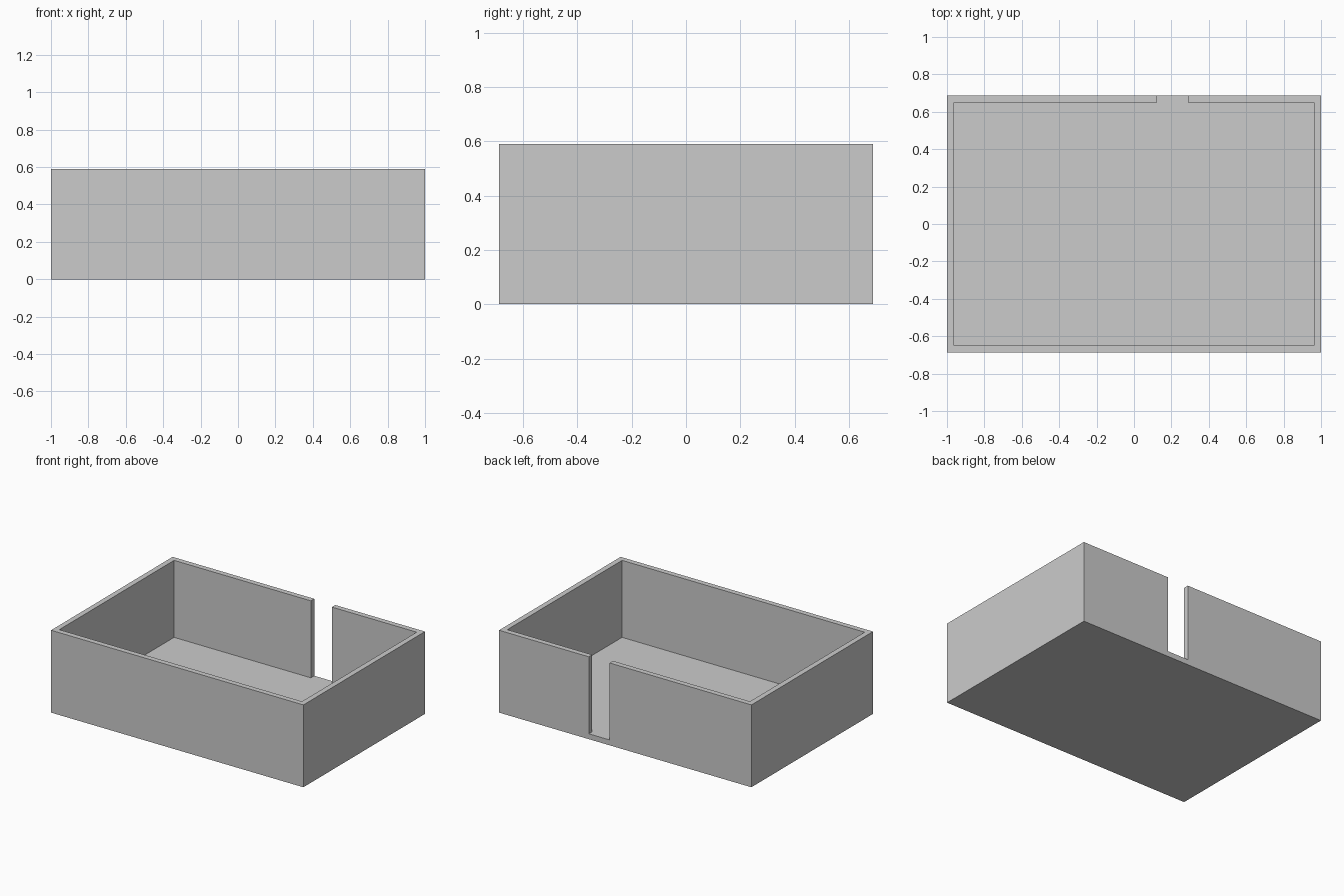
import bpy
import bmesh

cube = bpy.data.objects.get("Cube")
if cube:
    bpy.data.objects.remove(cube, do_unlink=True)

HALF_X, HALF_Y, HEIGHT = 1.0, 0.688, 0.59
WALL = 0.0385
SLOT_LEFT, SLOT_RIGHT = 0.123, 0.289

grey = bpy.data.materials.new("plain grey")
grey.use_nodes = True
colour = (0.6, 0.6, 0.6, 1)
grey.diffuse_color = colour
grey.node_tree.nodes["Principled BSDF"].inputs["Base Color"].default_value = colour


def extruded(name, outline, bottom, top):
    """Solid made by raising a flat outline from bottom to top."""
    bm = bmesh.new()
    face = bm.faces.new([bm.verts.new((x, y, bottom)) for x, y in outline])
    raised = bmesh.ops.extrude_face_region(bm, geom=[face])["geom"]
    verts = [v for v in raised if isinstance(v, bmesh.types.BMVert)]
    bmesh.ops.translate(bm, verts=verts, vec=(0, 0, top - bottom))
    bmesh.ops.recalc_face_normals(bm, faces=bm.faces)
    mesh = bpy.data.meshes.new(name)
    bm.to_mesh(mesh)
    bm.free()
    mesh.materials.append(grey)
    obj = bpy.data.objects.new(name, mesh)
    bpy.context.collection.objects.link(obj)
    return obj


# Solid block for the open box
box = extruded("open_box", [(-HALF_X, -HALF_Y), (HALF_X, -HALF_Y),
                            (HALF_X, HALF_Y), (-HALF_X, HALF_Y)], 0, HEIGHT)

# Cavity and back slot in one outline, both ending level with the floor
ix, iy, beyond = HALF_X - WALL, HALF_Y - WALL, HALF_Y + 0.1
cutter = extruded("cavity_cutter", [
    (-ix, -iy), (ix, -iy), (ix, iy),
    (SLOT_RIGHT, iy), (SLOT_RIGHT, beyond),
    (SLOT_LEFT, beyond), (SLOT_LEFT, iy), (-ix, iy)], WALL, HEIGHT + 0.1)

# Hollow the block, then drop the cutter
cut = box.modifiers.new("hollow", 'BOOLEAN')
cut.operation = 'DIFFERENCE'
cut.solver = 'EXACT'
cut.object = cutter
cutter.hide_render = True
bpy.context.view_layer.objects.active = box
box.select_set(True)
bpy.ops.object.modifier_apply(modifier=cut.name)
bpy.data.objects.remove(cutter, do_unlink=True)
